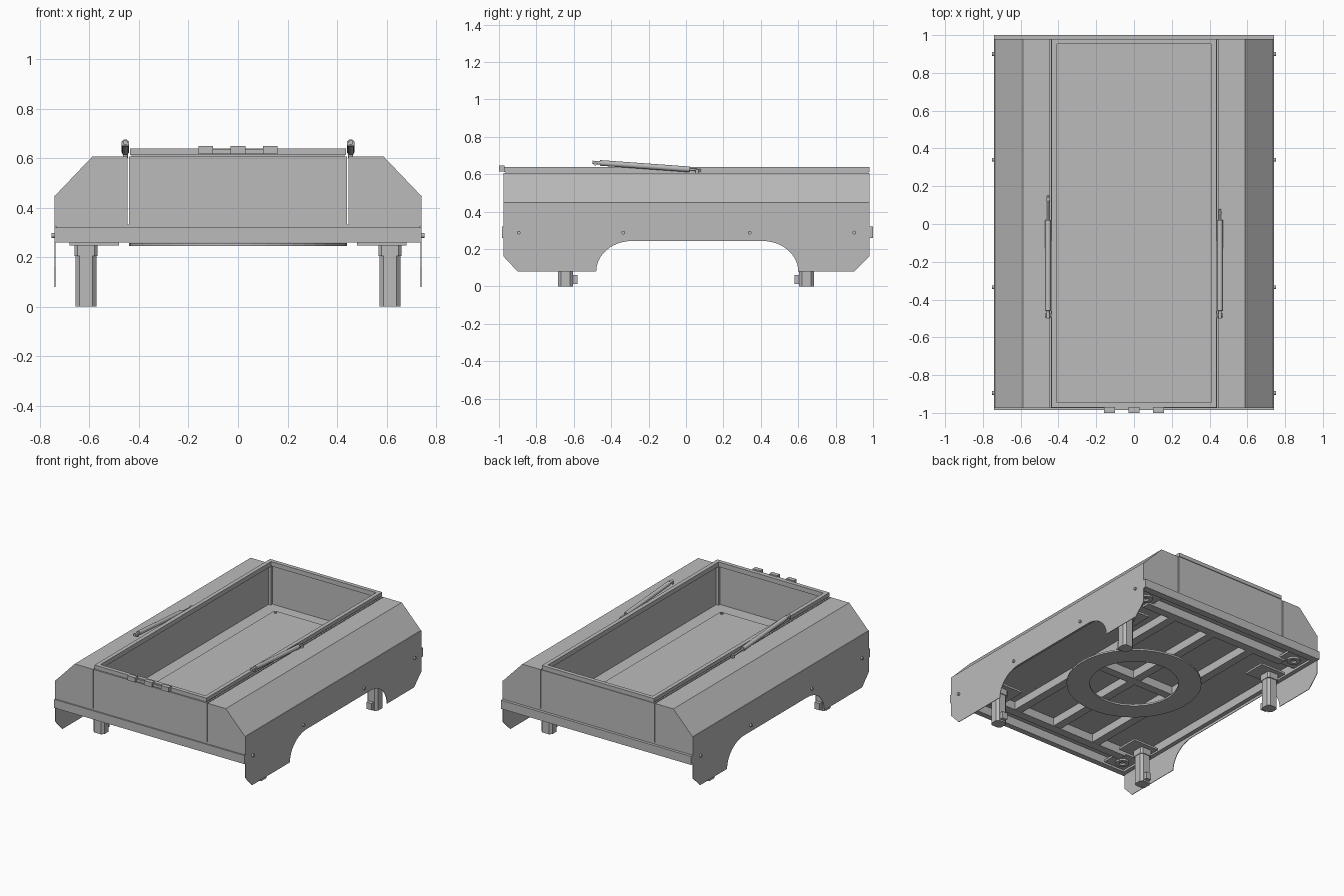
import bpy, bmesh, math
from mathutils import Vector

if "Cube" in bpy.data.objects:
    bpy.data.objects.remove(bpy.data.objects["Cube"], do_unlink=True)

grey = bpy.data.materials.new("plain grey metal")
grey.use_nodes = True
grey.diffuse_color = (0.5, 0.5, 0.5, 1)
grey.node_tree.nodes["Principled BSDF"].inputs["Base Color"].default_value = (0.5, 0.5, 0.5, 1)


def finish(name, bm):
    bmesh.ops.recalc_face_normals(bm, faces=bm.faces)
    mesh = bpy.data.meshes.new(name)
    bm.to_mesh(mesh)
    bm.free()
    mesh.materials.append(grey)
    obj = bpy.data.objects.new(name, mesh)
    bpy.context.collection.objects.link(obj)
    return obj


def box(name, x, y, z, bevel=0.0):
    """Box from (low, high) ranges; bevel chamfers the upright edges."""
    bm = bmesh.new()
    bmesh.ops.create_cube(bm, size=1)
    for v in bm.verts:
        v.co = [r[0] if c < 0 else r[1] for c, r in zip(v.co, (x, y, z))]
    if bevel:
        upright = [e for e in bm.edges if abs(e.verts[0].co.z - e.verts[1].co.z) > 1e-4]
        bmesh.ops.bevel(bm, geom=upright, offset=bevel, segments=1, affect='EDGES')
    return finish(name, bm)


def prism(name, points, direction):
    """Extrude a flat outline along a direction."""
    bm = bmesh.new()
    face = bm.faces.new([bm.verts.new(p) for p in points])
    new = bmesh.ops.extrude_face_region(bm, geom=[face])["geom"]
    bmesh.ops.translate(bm, vec=direction, verts=[v for v in new if isinstance(v, bmesh.types.BMVert)])
    return finish(name, bm)


def rod(name, a, b, radius, sides=16):
    """Cylinder between two points."""
    a, b = Vector(a), Vector(b)
    bm = bmesh.new()
    bmesh.ops.create_cone(bm, cap_ends=True, segments=sides, radius1=radius,
                          radius2=radius, depth=(b - a).length)
    obj = finish(name, bm)
    obj.location = (a + b) / 2
    obj.rotation_mode = 'QUATERNION'
    obj.rotation_quaternion = (b - a).to_track_quat('Z', 'Y')
    for p in obj.data.polygons:
        p.use_smooth = len(p.vertices) == 4
    return obj


def ring(name, r_in, r_out, z0, z1, center=(0, 0), sides=48):
    """Flat washer-shaped ring."""
    bm = bmesh.new()
    profile = [(r_in, z0), (r_out, z0), (r_out, z1), (r_in, z1)]
    loops = []
    for i in range(sides):
        a = 2 * math.pi * i / sides
        loops.append([bm.verts.new((center[0] + r * math.cos(a), center[1] + r * math.sin(a), z))
                      for r, z in profile])
    for i in range(sides):
        m, n = loops[i], loops[(i + 1) % sides]
        for j in range(4):
            k = (j + 1) % 4
            bm.faces.new((m[j], m[k], n[k], n[j]))
    return finish(name, bm)


def frame(name, x, y, z, wall):
    """Rectangular frame made of four bars."""
    for s, side in ((-1, "right"), (1, "left")):
        box(f"{name}_{side}", sorted((s * x, s * (x - wall))), y, z)
    inner = (wall - x, x - wall)
    box(f"{name}_front", inner, (y[0], y[0] + wall), z)
    box(f"{name}_back", inner, (y[1] - wall, y[1]), z)


SIDES = ((-1, "right"), (1, "left"))
ENDS = ((-1, "front"), (1, "back"))
Y0, Y1 = -0.975, 0.98

# Floor and under frame
box("floor_panel", (-0.735, 0.735), (Y0, Y1), (0.32, 0.332))
frame("under_frame", 0.735, (Y0, Y1), (0.26, 0.32), 0.03)
box("front_beam", (-0.74, 0.74), (-0.985, -0.97), (0.26, 0.32))
box("back_beam", (-0.74, 0.74), (0.98, 1.0), (0.26, 0.32))
for x in (-0.33, 0, 0.33):
    box("long_rail", (x - 0.03, x + 0.03), (-0.79, 0.79), (0.262, 0.32))
for y in (-0.81, 0, 0.81):
    w = 0.3 if y == 0 else 0.58
    box("cross_rail", (-w, w), (y - 0.03, y + 0.03), (0.261, 0.32))
ring("turntable_ring", 0.29, 0.44, 0.246, 0.258)

# Centre bin: walls, corner posts, rim and floor plate
frame("bin_wall", 0.44, (Y0, Y1), (0.32, 0.606), 0.012)
frame("bin_rim", 0.436, (-0.972, 0.98), (0.612, 0.638), 0.028)
frame("rim_seal", 0.43, (-0.965, 0.975), (0.604, 0.614), 0.02)
for s, side in SIDES:
    box("corner_post_front_" + side, sorted((s * 0.41, s * 0.43)), (-0.965, -0.945), (0.33, 0.612))
    box("corner_post_back_" + side, sorted((s * 0.41, s * 0.43)), (0.95, 0.97), (0.33, 0.612))
box("bin_floor_plate", (-0.335, 0.335), (-0.865, 0.885), (0.332, 0.338), bevel=0.01)
for x in (-0.312, 0.312):
    for y in (-0.842, 0.862):
        rod("plate_bolt", (x, y, 0.33), (x, y, 0.344), 0.011)

# Hinge on the front rim
box("hinge_leaf", (-0.16, 0.16), (-0.985, -0.965), (0.616, 0.634))
for x in (-0.13, 0, 0.13):
    box("hinge_knuckle", (x - 0.03, x + 0.03), (-1.0, -0.97), (0.616, 0.648))


# Side skirt outline with a wheel arch
def skirt_outline(x):
    pts = [(Y0, 0.45), (Y0, 0.16), (-0.9, 0.08), (-0.48, 0.08)]
    steps = 12
    for i in range(1, steps + 1):
        a = math.pi / 2 * i / steps
        pts.append((-0.29 - 0.19 * math.cos(a), 0.08 + 0.163 * math.sin(a)))
    for i in range(steps + 1):
        a = math.pi / 2 * i / steps
        pts.append((0.41 + 0.19 * math.sin(a), 0.08 + 0.163 * math.cos(a)))
    pts += [(0.9, 0.08), (Y1, 0.16), (Y1, 0.45)]
    return [(x, y, z) for y, z in pts]


for s, side in SIDES:
    # Sloped side housing and skirt
    section = [(0.446, 0.325), (0.737, 0.325), (0.737, 0.45), (0.588, 0.606), (0.446, 0.606)]
    prism("side_housing_" + side, [(s * x, Y0, z) for x, z in section], (0, Y1 - Y0, 0))
    prism("side_skirt_" + side, skirt_outline(s * 0.736), (s * 0.004, 0, 0))
    for y in (-0.895, -0.335, 0.34, 0.9):
        rod("skirt_bolt_" + side, (s * 0.73, y, 0.288), (s * 0.752, y, 0.288), 0.01)

    # Gas strut lying along the bin
    tail = 0.15 if s < 0 else 0.08
    x = s * 0.455

    def at(y):
        return (x, y, 0.624 - 0.072 * (y - 0.05))

    rod("strut_body_" + side, at(-0.46), at(0.02), 0.015)
    rod("strut_piston_" + side, at(0), at(tail), 0.006)
    rod("strut_tip_" + side, at(-0.5), at(-0.46), 0.009)
    rod("strut_pin_" + side, (x - 0.016, -0.485, 0.657), (x + 0.016, -0.485, 0.657), 0.01)
    rod("strut_foot_" + side, (x, tail - 0.02, 0.6), (x, tail - 0.02, 0.626), 0.01)

    for e, end in ENDS:
        # Support leg with collar, top plate and inward lug
        tag = f"{end}_{side}"
        lx, ly = s * 0.613, e * 0.645
        box("leg_" + tag, (lx - 0.042, lx + 0.042), (ly - 0.04, ly + 0.04), (0, 0.21), bevel=0.016)
        box("leg_collar_" + tag, (lx - 0.046, lx + 0.046), (ly - 0.046, ly + 0.046), (0.205, 0.248), bevel=0.012)
        box("leg_plate_" + tag, sorted((s * 0.48, s * 0.68)), (ly - 0.08, ly + 0.08), (0.248, 0.262))
        box("leg_lug_" + tag, (lx - 0.02, lx + 0.02), sorted((e * 0.58, e * 0.61)), (0.012, 0.06))
        # Corner mounting plate with a washer
        cx, cy = s * 0.63, e * 0.87
        box("corner_plate_" + tag, (cx - 0.09, cx + 0.09), (cy - 0.09, cy + 0.09), (0.275, 0.29))
        ring("corner_washer_" + tag, 0.02, 0.045, 0.262, 0.276, (cx, cy), 24)
